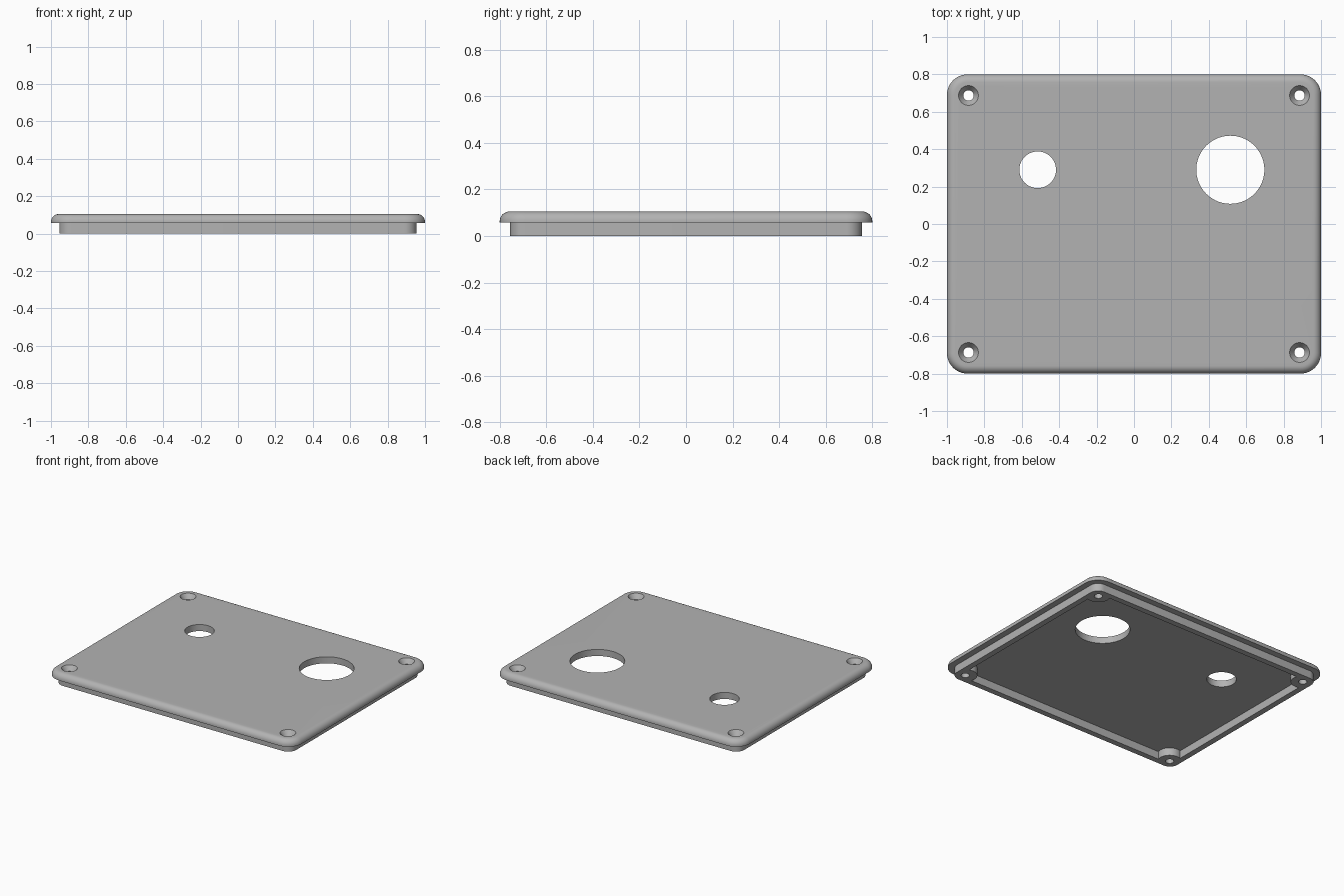
import bpy, bmesh
from math import cos, sin, pi, radians

if "Cube" in bpy.data.objects:
    bpy.data.objects.remove(bpy.data.objects["Cube"])

HALF_X, HALF_Y, CORNER = 1.0, 0.8, 0.11
TOP, UNDERSIDE, ROUND = 0.105, 0.057, 0.042
SCREW_X, SCREW_Y = 0.885, 0.687

grey = bpy.data.materials.new("plain grey")
grey.use_nodes = True
grey.diffuse_color = (0.45, 0.45, 0.45, 1)
grey.node_tree.nodes["Principled BSDF"].inputs["Base Color"].default_value = grey.diffuse_color


def loft(name, rings):
    """Solid through a stack of rings that share a point count."""
    bm = bmesh.new()
    loops = [[bm.verts.new(p) for p in ring] for ring in rings]
    n = len(loops[0])
    for a, b in zip(loops, loops[1:]):
        for i in range(n):
            j = (i + 1) % n
            bm.faces.new((a[i], a[j], b[j], b[i]))
    bm.faces.new(loops[0][::-1])
    bm.faces.new(loops[-1])
    mesh = bpy.data.meshes.new(name)
    bm.to_mesh(mesh)
    bm.free()
    mesh.materials.append(grey)
    obj = bpy.data.objects.new(name, mesh)
    bpy.context.collection.objects.link(obj)
    return obj


def rounded_rect(inset, z, steps=10):
    """Ring following the lid outline, moved inward by inset."""
    r = max(CORNER - inset, 0.01)
    cx, cy = HALF_X - inset - r, HALF_Y - inset - r
    ring = []
    for quarter, (sx, sy) in enumerate(((1, 1), (-1, 1), (-1, -1), (1, -1))):
        for k in range(steps + 1):
            a = (quarter + k / steps) * pi / 2
            ring.append((sx * cx + r * cos(a), sy * cy + r * sin(a), z))
    return ring


def turned(name, x, y, profile, sides=48):
    """Round solid from (radius, z) pairs."""
    return loft(name, [[(x + r * cos(2 * pi * i / sides), y + r * sin(2 * pi * i / sides), z)
                        for i in range(sides)] for r, z in profile])


def combine(target, tool, operation):
    """Apply a boolean and discard the tool."""
    mod = target.modifiers.new(operation.lower(), "BOOLEAN")
    mod.operation, mod.solver, mod.object = operation, "EXACT", tool
    bpy.context.view_layer.objects.active = target
    bpy.ops.object.modifier_apply(modifier=mod.name)
    bpy.data.objects.remove(tool)


corners = [(sx * SCREW_X, sy * SCREW_Y) for sx in (-1, 1) for sy in (-1, 1)]

# Plate with a rounded top edge
edge = [(ROUND * (1 - cos(a)), TOP - ROUND * (1 - sin(a)))
        for a in (k * pi / 16 for k in range(9))]
lid = loft("lid", [rounded_rect(0, UNDERSIDE)] + [rounded_rect(i, z) for i, z in edge])

# Stepped lip below the plate
lip = loft("lip", [rounded_rect(0.045, 0), rounded_rect(0.045, UNDERSIDE + 0.01)])
combine(lid, lip, "UNION")

# Hollow inside the lip, leaving a screw boss in each corner
hollow = loft("hollow", [rounded_rect(0.087, -0.1), rounded_rect(0.087, UNDERSIDE)])
for x, y in corners:
    combine(hollow, turned("boss", x, y, [(0.08, -0.2), (0.08, 0.2)]), "DIFFERENCE")
combine(lid, hollow, "DIFFERENCE")

# Countersunk screw holes
for x, y in corners:
    screw = [(0.028, -0.1), (0.028, TOP - 0.035), (0.053, TOP), (0.053, TOP + 0.1)]
    combine(lid, turned("screw_hole", x, y, screw), "DIFFERENCE")

# Large and small round openings
for x, r in ((0.515, 0.182), (-0.515, 0.098)):
    combine(lid, turned("opening", x, 0.29, [(r, -0.1), (r, 0.2)], 72), "DIFFERENCE")

# Smooth curves, crisp edges
bpy.ops.object.select_all(action="DESELECT")
lid.select_set(True)
bpy.context.view_layer.objects.active = lid
bpy.ops.object.shade_smooth_by_angle(angle=radians(30))
